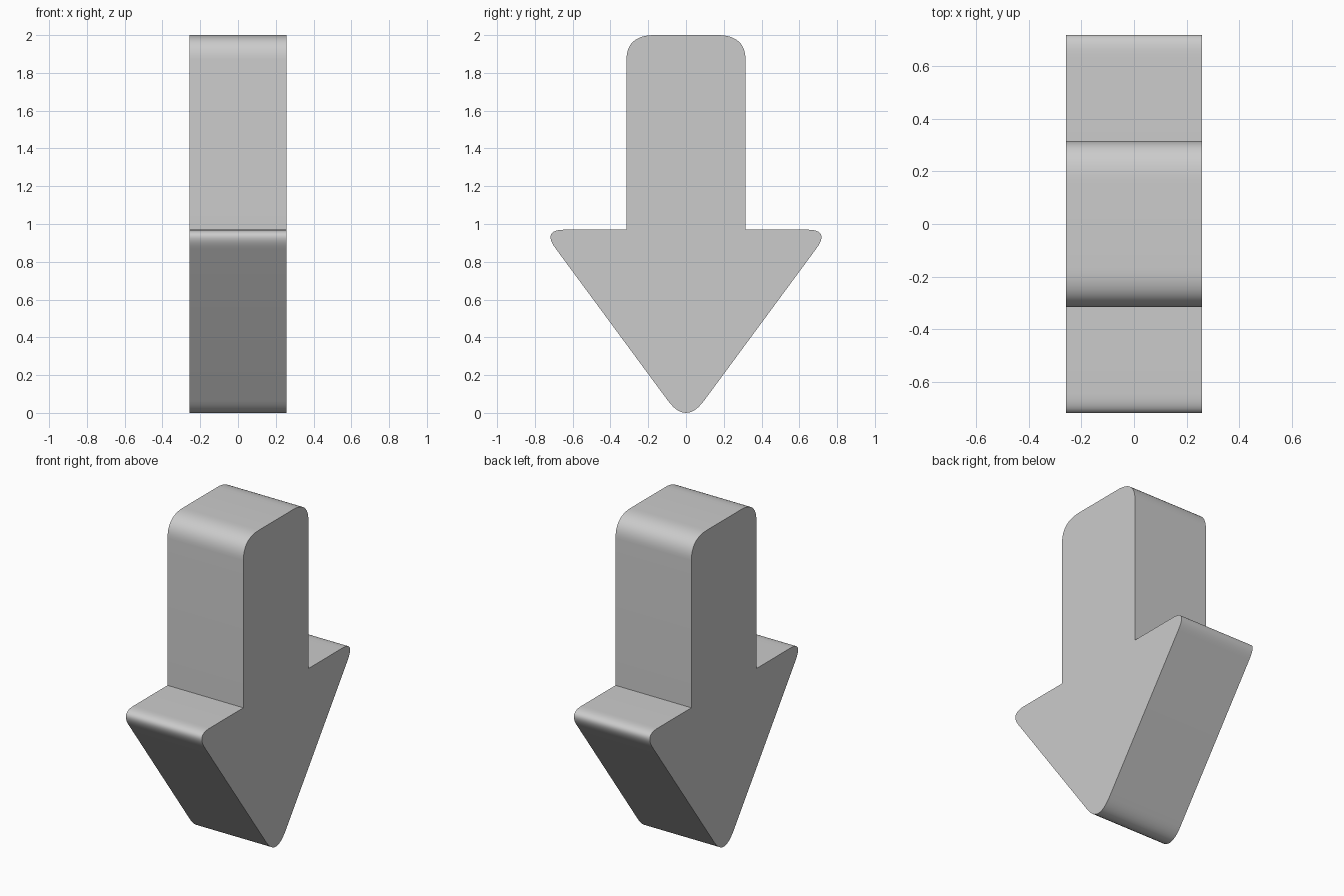
import bpy, bmesh, math
from mathutils import Vector

if "Cube" in bpy.data.objects:
    bpy.data.objects.remove(bpy.data.objects["Cube"])

HALF_THICK = 0.257
STEPS = 12


def rounded(start, corner, end):
    """Points of a soft corner between two straight edges (y, z)."""
    a, b, c = Vector(start), Vector(corner), Vector(end)
    pts = []
    for i in range(STEPS + 1):
        t = i / STEPS
        pts.append(a * (1 - t) ** 2 + b * 2 * t * (1 - t) + c * t * t)
    return pts


# Right half of the outline, from the tip up to the shaft top
tip = rounded((-0.096, 0.065), (0, -0.065), (0.096, 0.065))
barb = rounded((0.69, 0.87), (0.764, 0.97), (0.64, 0.97))
inner = [Vector((0.315, 0.97))]
top = rounded((0.315, 1.87), (0.315, 2.0), (0.165, 2.0))
half = barb + inner + top
outline = tip + half + [Vector((-p.x, p.y)) for p in reversed(half)]

# Extrude the outline across x
bm = bmesh.new()
face = bm.faces.new([bm.verts.new((-HALF_THICK, p.x, p.y)) for p in outline])
ext = bmesh.ops.extrude_face_region(bm, geom=[face], use_keep_orig=True)
moved = [v for v in ext["geom"] if isinstance(v, bmesh.types.BMVert)]
bmesh.ops.translate(bm, verts=moved, vec=(2 * HALF_THICK, 0, 0))
bmesh.ops.recalc_face_normals(bm, faces=bm.faces)
mesh = bpy.data.meshes.new("down_arrow")
bm.to_mesh(mesh)
bm.free()

arrow = bpy.data.objects.new("down_arrow", mesh)
bpy.context.collection.objects.link(arrow)
bpy.context.view_layer.objects.active = arrow
arrow.select_set(True)
bpy.ops.object.shade_smooth_by_angle(angle=math.radians(35))
